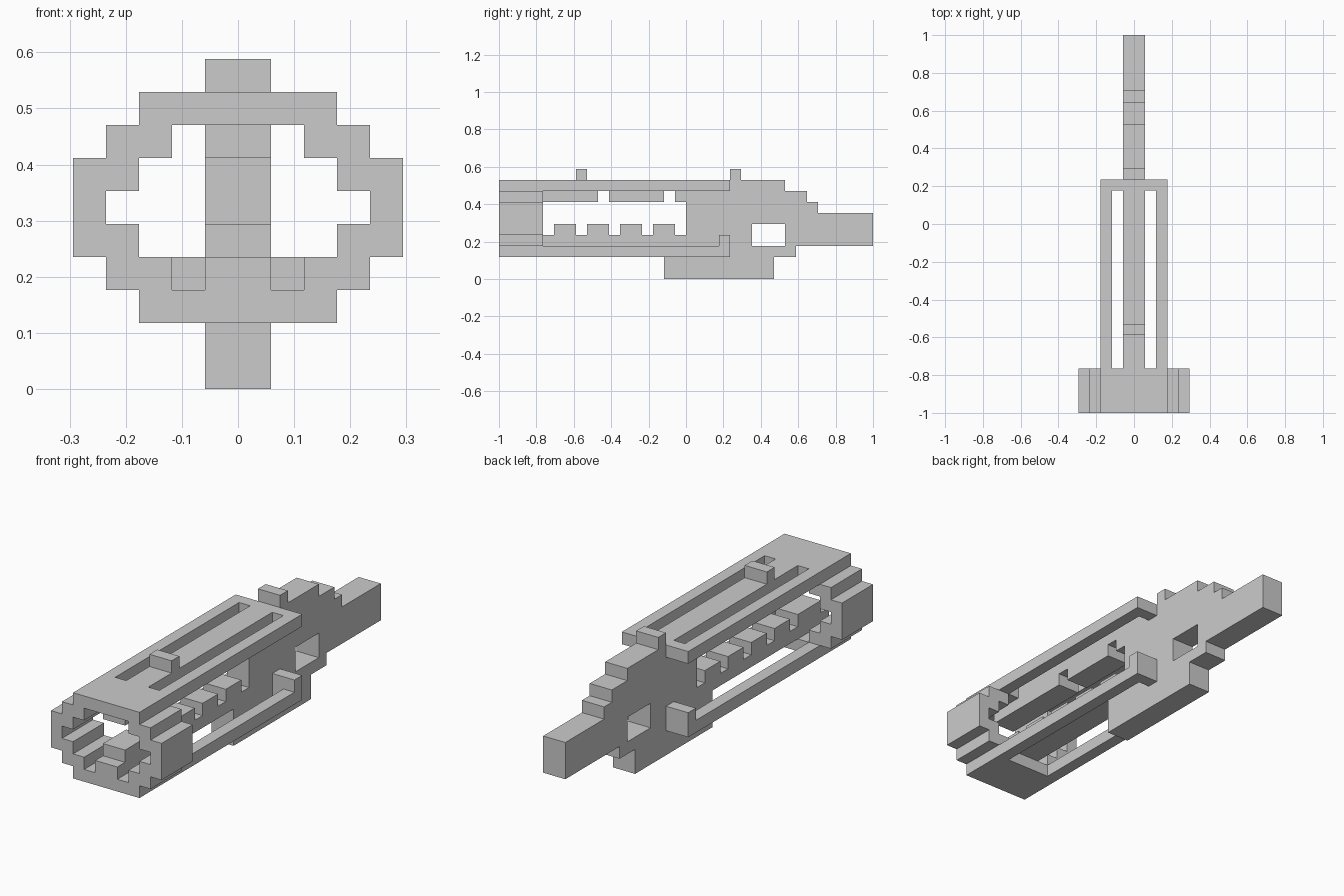
import bpy, bmesh
from mathutils import Matrix

if "Cube" in bpy.data.objects:
    bpy.data.objects.remove(bpy.data.objects["Cube"])

U = 1 / 17  # one block of the model's grid

# maps profile (a, b, depth) to world axes
SIDE = Matrix(((0, 0, 1, 0), (1, 0, 0, 0), (0, 1, 0, 0), (0, 0, 0, 1)))
FRONT = Matrix(((1, 0, 0, 0), (0, 0, -1, 0), (0, 1, 0, 0), (0, 0, 0, 1)))
TOP = Matrix.Identity(4)


def extrude(name, loops, lo, hi, frame):
    """Fill closed loops (inner loops become holes) and extrude from lo to hi."""
    cu = bpy.data.curves.new(name, 'CURVE')
    cu.dimensions = '2D'
    cu.fill_mode = 'BOTH'
    cu.extrude = (hi - lo) / 2
    for pts in loops:
        sp = cu.splines.new('POLY')
        sp.points.add(len(pts) - 1)
        for p, (a, b) in zip(sp.points, pts):
            p.co = (a, b, 0, 1)
        sp.use_cyclic_u = True
        sp.use_smooth = False
    tmp = bpy.data.objects.new(name + "_curve", cu)
    bpy.context.collection.objects.link(tmp)
    bpy.context.view_layer.update()
    dg = bpy.context.evaluated_depsgraph_get()
    me = bpy.data.meshes.new_from_object(tmp.evaluated_get(dg))
    bpy.data.objects.remove(tmp)
    me.transform(Matrix.Scale(U, 4) @ frame @ Matrix.Translation((0, 0, (lo + hi) / 2)))
    bm = bmesh.new()
    bm.from_mesh(me)
    bmesh.ops.remove_doubles(bm, verts=bm.verts, dist=1e-4)
    bmesh.ops.recalc_face_normals(bm, faces=bm.faces)
    for f in bm.faces:
        f.smooth = False
    bm.to_mesh(me)
    bm.free()
    me.name = name
    ob = bpy.data.objects.new(name, me)
    bpy.context.collection.objects.link(ob)
    return ob


def rect(a0, a1, b0, b1):
    return [(a0, b0), (a1, b0), (a1, b1), (a0, b1)]


def block(name, x0, x1, y0, y1, z0, z1):
    return extrude(name, [rect(x0, x1, y0, y1)], z0, z1, TOP)


def mirrored(half):
    return half + [(-x, z) for x, z in reversed(half)]


# front ring: stepped octagon with a stepped opening
outer = mirrored([(3, 2), (3, 3), (4, 3), (4, 4), (5, 4), (5, 7), (4, 7), (4, 8), (3, 8), (3, 9)])
inner = mirrored([(2, 3), (2, 4), (3, 4), (3, 5), (4, 5), (4, 6), (3, 6), (3, 7), (2, 7), (2, 8)])
extrude("front_ring", [outer, inner], 13, 17, FRONT)

# central body: keel, stepped back, tail and hollow window
body = [(-2, 0), (8, 0), (8, 2), (10, 2), (10, 3), (17, 3), (17, 6), (12, 6), (12, 7),
        (11, 7), (11, 8), (9, 8), (9, 9), (5, 9), (5, 10), (4, 10), (4, 8), (-1, 8),
        (-1, 7), (0, 7), (0, 4)]
# toothed bar running forward from the body
for y0, y1 in ((-3, -1), (-6, -4), (-9, -7), (-12, -10), (-16, -13)):
    body += [(y1, 4), (y1, 5), (y0, 5), (y0, 4)]
body += [(-17, 4), (-17, 3), (-2, 3)]
extrude("central_body", [body, rect(6, 9, 3, 5)], -1, 1, SIDE)

# top plate with two long slots, open where it meets the ring
plate = [(-3, -13), (-2, -13), (-2, 3), (-1, 3), (-1, -13), (1, -13), (1, 3),
         (2, 3), (2, -13), (3, -13), (3, 4), (-3, 4)]
extrude("top_plate", [plate], 8, 9, TOP)
block("front_stud", -1, 1, -10, -9, 9, 10)

# hanging bars under the top plate
block("upper_bar_front", -1, 1, -16, -8, 7, 8)
block("upper_bar_rear", -1, 1, -7, -2, 7, 8)

# lower side rails with an upturned bracket into the body
for side, s in (("right", 1), ("left", -1)):
    rail = [(2, -13), (3, -13), (3, 4), (1, 4), (1, 3), (2, 3)]
    extrude("lower_rail_" + side, [[(s * x, y) for x, y in rail]], 2, 3, TOP)
    block("rail_bracket_" + side, min(s, 3 * s), max(s, 3 * s), 3, 4, 3, 4)
